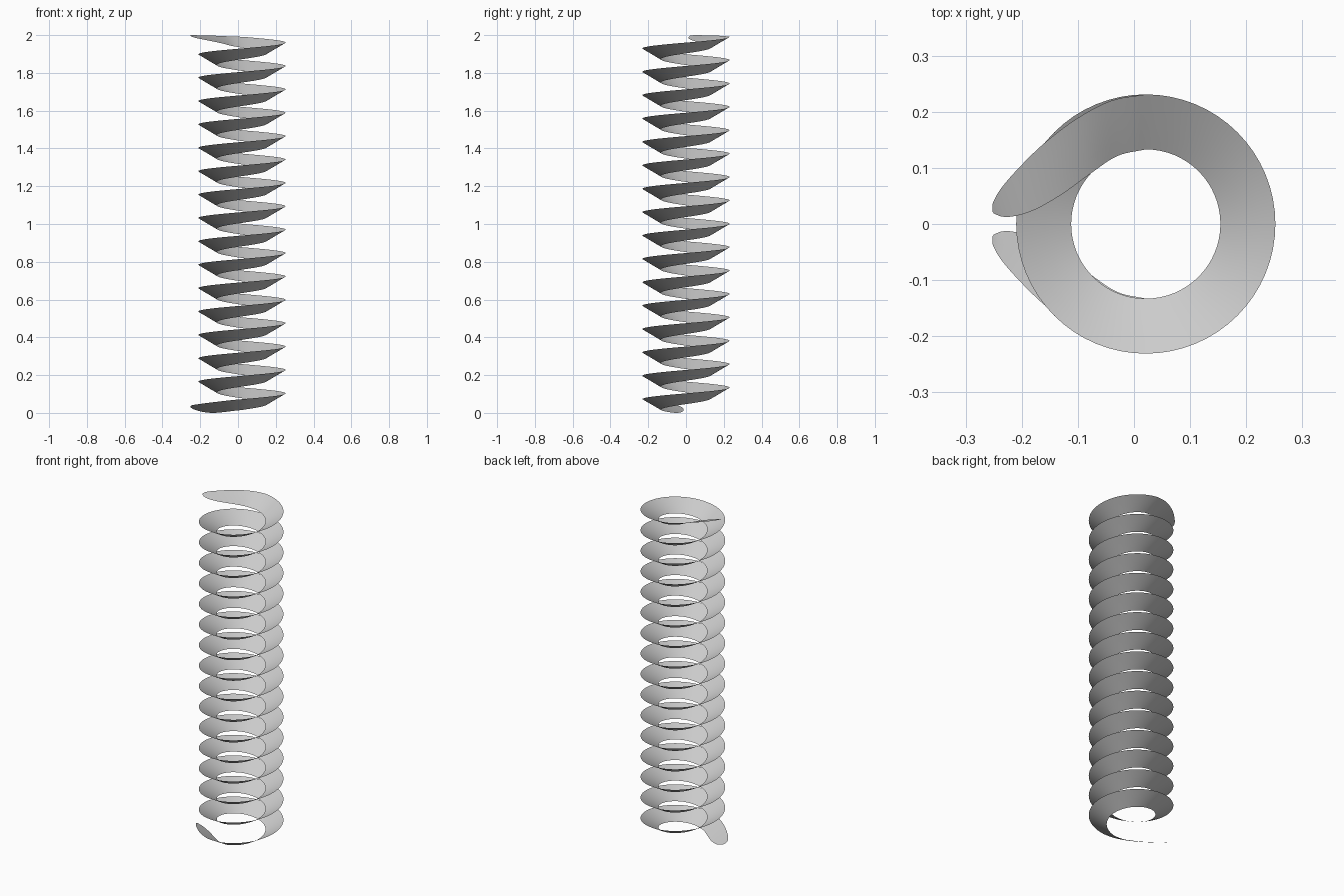
import bpy, bmesh, math
from mathutils import Vector

if "Cube" in bpy.data.objects:
    bpy.data.objects.remove(bpy.data.objects["Cube"])

CX, R_OUT, R_IN = 0.021, 0.231, 0.133   # coil axis offset and ribbon edge radii
PITCH, DROP, STEPS = 0.1238, 0.057, 64  # rise per turn, inward slope, steps per turn
TURNS = 15.5                            # regular part, from front (-y) to back (+y)
Z_START = 0.0725

# Tapered tip: outer (x, y), inner (x, y), from the regular coil out to the rounded end
TIP = [((0.021, 0.231), (0.021, 0.133)), ((-0.04, 0.220), (-0.03, 0.121)),
       ((-0.10, 0.189), (-0.08, 0.088)), ((-0.16, 0.144), (-0.13, 0.052)),
       ((-0.21, 0.095), (-0.18, 0.024)), ((-0.24, 0.059), (-0.22, 0.013)),
       ((-0.253, 0.033), (-0.243, 0.015)), ((-0.252, 0.022), (-0.250, 0.019))]
TOP_Z = [(1.991, 1.934), (1.993, 1.942), (1.996, 1.955), (1.998, 1.966),
         (1.999, 1.976), (2.0, 1.984), (1.999, 1.991), (1.997, 1.995)]
LOW_Z = [(0.0725, 0.0155), (0.067, 0.010), (0.060, 0.004), (0.053, 0.0),
         (0.046, 0.004), (0.041, 0.014), (0.036, 0.023), (0.031, 0.028)]


def smooth(points, sub=6):
    """Catmull-Rom interpolation through the points."""
    pts = [2 * points[0] - points[1]] + points + [2 * points[-1] - points[-2]]
    out = []
    for a, b, c, d in zip(pts, pts[1:], pts[2:], pts[3:]):
        for i in range(sub):
            t = i / sub
            out.append(0.5 * (2 * b + (c - a) * t + (2 * a - 5 * b + 4 * c - d) * t * t
                              + (3 * b - a - 3 * c + d) * t ** 3))
    return out[:-sub] + [points[-1]]


def tip(heights, side):
    edges = []
    for e in (0, 1):
        edges.append(smooth([Vector((p[e][0], side * p[e][1], z[e]))
                             for p, z in zip(TIP, heights)]))
    return list(zip(*edges))


# Regular coil, right-handed, sloping down towards the axis
coil = []
for i in range(1, int(TURNS * STEPS)):
    turn = i / STEPS
    a = -math.pi / 2 + 2 * math.pi * turn
    z = Z_START + PITCH * turn
    coil.append((Vector((CX + R_OUT * math.cos(a), R_OUT * math.sin(a), z)),
                 Vector((CX + R_IN * math.cos(a), R_IN * math.sin(a), z - DROP))))

rows = tip(LOW_Z, -1)[::-1] + coil + tip(TOP_Z, 1)

# Ribbon surface
bm = bmesh.new()
ribbon = [[bm.verts.new(o.lerp(n, k / 4)) for k in range(5)] for o, n in rows]
for r, s in zip(ribbon, ribbon[1:]):
    for k in range(4):
        bm.faces.new((r[k], s[k], s[k + 1], r[k + 1])).smooth = True
mesh = bpy.data.meshes.new("spiral_ribbon")
bm.to_mesh(mesh)
bm.free()
obj = bpy.data.objects.new("spiral_ribbon", mesh)
bpy.context.collection.objects.link(obj)
